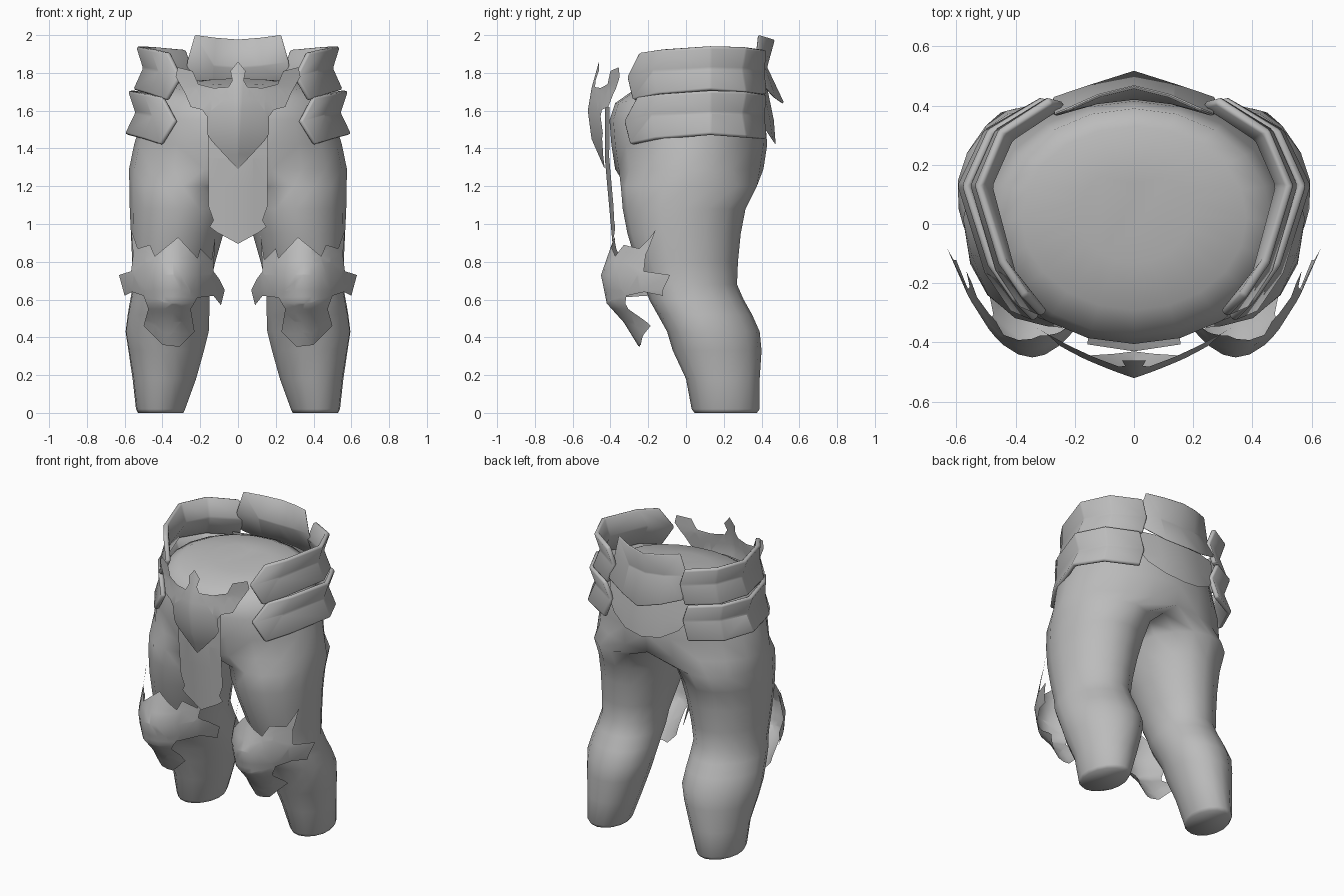
import bpy, bmesh, math
from mathutils import Vector

if "Cube" in bpy.data.objects:
    bpy.data.objects.remove(bpy.data.objects["Cube"])

grey = bpy.data.materials.new("plain grey")
grey.diffuse_color = (0.5, 0.5, 0.5, 1)
grey.use_nodes = True
grey.node_tree.nodes["Principled BSDF"].inputs["Base Color"].default_value = grey.diffuse_color


def lerp(table, z):
    """Piecewise linear lookup in rising (z, value) pairs."""
    if z <= table[0][0]:
        return table[0][1]
    for (z0, v0), (z1, v1) in zip(table, table[1:]):
        if z <= z1:
            return v0 + (v1 - v0) * (z - z0) / (z1 - z0)
    return table[-1][1]


def finish(name, bm, angle, outward=None, thickness=0):
    """Turn a right-hand half into a mirrored, shaded object."""
    bm.normal_update()
    if outward:
        if sum(f.normal.dot(outward(f.calc_center_median())) * f.calc_area() for f in bm.faces) < 0:
            bmesh.ops.reverse_faces(bm, faces=bm.faces)
    me = bpy.data.meshes.new(name)
    bm.to_mesh(me)
    bm.free()
    ob = bpy.data.objects.new(name, me)
    bpy.context.collection.objects.link(ob)
    me.materials.append(grey)
    mir = ob.modifiers.new("mirror", 'MIRROR')
    mir.merge_threshold = 0.002
    if thickness:
        sol = ob.modifiers.new("thickness", 'SOLIDIFY')
        sol.thickness = thickness
        sol.offset = -1
        bev = ob.modifiers.new("soft_edge", 'BEVEL')
        bev.width = 0.008
        bev.segments = 1
    bpy.ops.object.select_all(action='DESELECT')
    ob.select_set(True)
    bpy.context.view_layer.objects.active = ob
    bpy.ops.object.shade_smooth_by_angle(angle=math.radians(angle))
    return ob


def skin(bm, rows, closed):
    """Bridge consecutive rows of points with quads."""
    vs = [[bm.verts.new(p) for p in r] for r in rows]
    n = len(rows[0])
    for a, b in zip(vs, vs[1:]):
        for i in range(n if closed else n - 1):
            j = (i + 1) % n
            bm.faces.new((a[i], a[j], b[j], b[i]))
    return vs


def sheet(name, outline, depth, xs, zs):
    """Flat outline in x-z, cut into a grid and bent to y = depth(x, z)."""
    bm = bmesh.new()
    f = bm.faces.new([bm.verts.new((x, 0, z)) for x, z in outline])
    f.normal_update()
    bmesh.ops.triangulate(bm, faces=[f])
    cuts = [((x, 0, 0), (1, 0, 0)) for x in xs] + [((0, 0, z), (0, 0, 1)) for z in zs]
    for co, no in cuts:
        bmesh.ops.bisect_plane(bm, geom=bm.verts[:] + bm.edges[:] + bm.faces[:],
                               plane_co=co, plane_no=no, dist=0.0005)
    for v in bm.verts:
        v.co.y = depth(v.co.x, v.co.z)
    return finish(name, bm, 60, lambda c: Vector((0, -1, 0)))


# Trousers: leg rings blending into half-rings of the hips
N = 16
rows = []
legs = [(0, .41, .12, .21, .165), (.02, .41, .13, .21, .18), (.18, .39, .168, .195, .195),
        (.33, .38, .2, .165, .235), (.43, .375, .22, .145, .245), (.52, .368, .216, .1, .25),
        (.6, .36, .21, .055, .25), (.68, .352, .203, .025, .245),
        (.8, .34, .22, .005, .27), (.95, .322, .245, -.01, .3), (1.08, .305, .268, -.01, .325),
        (1.2, .295, .28, .015, .36)]
for z, cx, rx, cy, ry in legs:
    shear = lerp([(.1, .06), (.43, .15), (.8, .05), (1.1, 0)], z)  # calves turn slightly inward
    ring = []
    for i in range(N):
        t = 2 * math.pi * i / N
        y = ry * math.sin(t)
        ring.append((max(cx + rx * math.cos(t) - shear * y, .005), cy + y, z))
    rows.append(ring)
hips = [(1.29, .577, -.375, .41, 1.29), (1.42, .55, -.395, .43, 1.42), (1.55, .505, -.405, .415, 1.6),
        (1.64, .465, -.375, .39, 1.74), (1.70, .38, -.29, .33, 1.765), (1.735, .19, -.13, .19, 1.77)]
for zf, X, yf, yb, zb in hips:
    cy, ry = (yf + yb) / 2, (yb - yf) / 2
    row = []
    for i in range(N):
        k = i if i <= N // 2 else i - N
        if abs(k) <= 5:
            s = k / 5 * math.pi / 2
            x, u = X * math.cos(s), math.sin(s)
        else:
            x, u = 0, (1 if k > 0 else -1) * (8 - abs(k)) / 3
        row.append((max(x, 0) if abs(x) > 1e-6 else 0, cy + ry * u, zf + (zb - zf) * (u + 1) / 2))
    rows.append(row)
bm = bmesh.new()
vs = skin(bm, rows, True)
bm.faces.new(vs[0])
bm.faces.new(vs[-1])
bmesh.ops.recalc_face_normals(bm, faces=bm.faces)
inner = [f for f in bm.faces if all(v.co.x < 1e-5 for v in f.verts)]
bmesh.ops.delete(bm, geom=inner, context='FACES')
finish("trousers", bm, 70)

# Two tiers of concave hip plates on each side
top = [(.38, -.25, 1.905), (.46, -.13, 1.92), (.54, .13, 1.935), (.46, .32, 1.93), (.29, .43, 1.915)]
mid = [(.315, -.315, 1.78), (.425, -.175, 1.81), (.505, .13, 1.825), (.43, .3, 1.82), (.25, .42, 1.81)]
low = [(.385, -.285, 1.66), (.47, -.155, 1.69), (.555, .13, 1.715), (.47, .32, 1.70), (.29, .43, 1.69)]
for name, sx, dy, dz in (("upper_hip_plate", 1, 0, 0), ("lower_hip_plate", 1.08, .05, -.235)):
    bm = bmesh.new()
    skin(bm, [[(x * sx, y + dy * min(y, 0), z + dz) for x, y, z in r] for r in (top, mid, low)], False)
    finish(name, bm, 40, lambda c: Vector((c.x, c.y, 0)), .03)

# Back waist plate, flaring at the top and bottom
bm = bmesh.new()
skin(bm, [[(0, .47, 1.975), (.12, .44, 1.985), (.23, .39, 2.0)],
          [(0, .43, 1.83), (.13, .415, 1.84), (.27, .375, 1.86)],
          [(0, .52, 1.64), (.14, .475, 1.67), (.275, .43, 1.72)]], False)
finish("back_waist_plate", bm, 40, lambda c: Vector((0, 1, 0)), .012)

# Rounded seat plate under it
bm = bmesh.new()
skin(bm, [[(0, .43, 1.72), (.15, .41, 1.72), (.3, .37, 1.72)],
          [(0, .465, 1.55), (.15, .445, 1.55), (.29, .395, 1.57)],
          [(0, .475, 1.42), (.13, .46, 1.44), (.24, .42, 1.5)]], False)
finish("seat_plate", bm, 40, lambda c: Vector((0, 1, 0)))

# Front crest with a central spike and two winged corners
crest_y = [(1.29, -.43), (1.45, -.5), (1.6, -.52), (1.72, -.5)]
crest = [(0, 1.86), (.04, 1.81), (.03, 1.76), (.05, 1.725), (.13, 1.72), (.21, 1.74), (.24, 1.81),
         (.32, 1.83), (.33, 1.78), (.28, 1.69), (.25, 1.62), (.19, 1.605), (.165, 1.57),
         (.165, 1.48), (.14, 1.44), (0, 1.29)]


def crest_depth(x, z):
    lean = .28 * max(0, z - 1.72) if x < .06 else 0
    return lerp(crest_y, z) + lean + .32 * x + .4 * x * x


sheet("front_crest", crest, crest_depth,
      (.06, .14, .22), (1.37, 1.45, 1.52, 1.6, 1.66, 1.72))

# Hanging front flap
flap = [(0, 1.62), (.16, 1.62), (.155, 1.09), (.13, 1.02), (.15, .985), (.11, .955), (0, .895)]
sheet("front_flap", flap, lambda x, z: -.43 + .09 * max(0, 1.35 - z) + .15 * x,
      (.08,), (1.35, 1.2, 1.05))

# Jagged knee guards wrapped round the front of each knee
knee_y = [(.35, -.25), (.48, -.33), (.58, -.42), (.73, -.45), (.93, -.38)]
knee = [(.317, .93), (.44, .83), (.466, .89), (.53, .87), (.566, .97), (.555, .84), (.566, .75),
        (.63, .73), (.6, .62), (.56, .64), (.5, .62), (.475, .55), (.5, .46), (.4, .36), (.31, .35),
        (.23, .43), (.25, .55), (.215, .61), (.13, .62), (.09, .57), (.07, .65), (.1, .71),
        (.13, .75), (.12, .94), (.14, .81), (.2, .87), (.215, .82)]


def knee_depth(x, z):
    d = abs(x - .345)
    return lerp(knee_y, z) + lerp([(.5, 5.5), (.65, 4.5)], z) * d * d


sheet("knee_guard", knee, knee_depth, (.14, .2, .25, .3, .345, .39, .44, .49, .55),
      (.42, .48, .53, .58, .65, .73, .8, .87))
